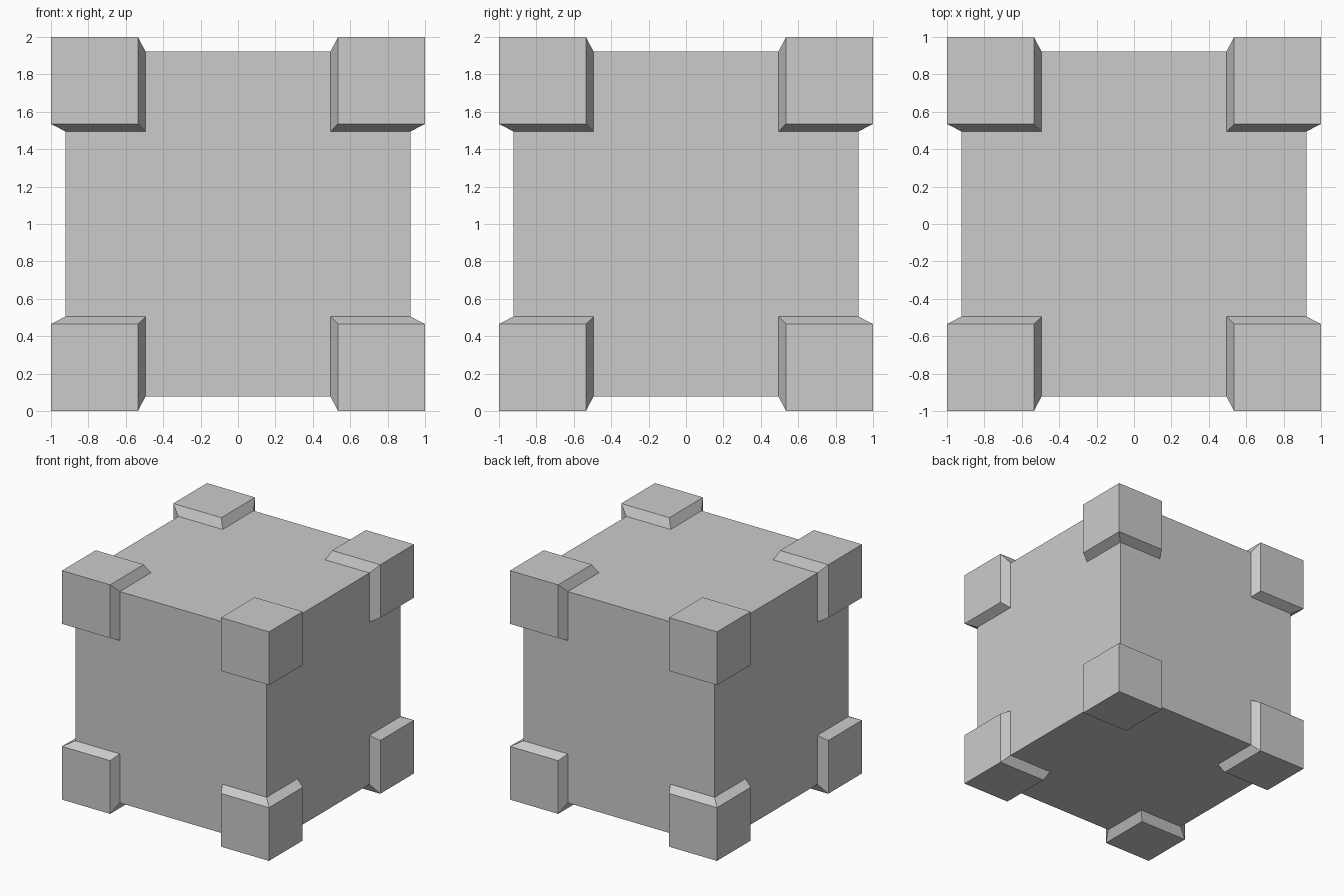
import bpy
import bmesh

if "Cube" in bpy.data.objects:
    bpy.data.objects.remove(bpy.data.objects["Cube"])

CORE, BASE = 0.923, 0.495   # half size of the body, inner edge of a corner block at its foot
OUTER, TOP = 1.0, 0.535     # half size over the corner blocks, inner edge of a block at its top


def place(verts, inner, outer, split):
    """Snap every coordinate to +/- inner or +/- outer, keeping its sign."""
    for v in verts:
        v.co = [(outer if abs(c) > split else inner) * (1 if c > 0 else -1) for c in v.co]


# Body: cube with a 3 x 3 grid on each side
bm = bmesh.new()
bmesh.ops.create_cube(bm, size=2)
bmesh.ops.subdivide_edges(bm, edges=bm.edges[:], cuts=2, use_grid_fill=True)
place(bm.verts, BASE, CORE, 0.6)

# Corner blocks: raise the eight corner patches with sloped sides
corners = [f for f in bm.faces
           if all(abs(c) > BASE for c in f.calc_center_median())]
result = bmesh.ops.extrude_face_region(bm, geom=corners)
raised = [g for g in result["geom"] if isinstance(g, bmesh.types.BMVert)]
place(raised, TOP, OUTER, 0.7)

# Remove the covered patches
covered = [f for f in corners if f.is_valid and f not in result["geom"]]
if covered:
    bmesh.ops.delete(bm, geom=covered, context='FACES')
loose = [v for v in bm.verts if not v.link_faces]
bmesh.ops.delete(bm, geom=loose, context='VERTS')

bmesh.ops.translate(bm, verts=bm.verts[:], vec=(0, 0, 1))
bmesh.ops.recalc_face_normals(bm, faces=bm.faces[:])

mesh = bpy.data.meshes.new("corner_block_cube")
bm.to_mesh(mesh)
bm.free()
cube = bpy.data.objects.new("corner_block_cube", mesh)
bpy.context.collection.objects.link(cube)
